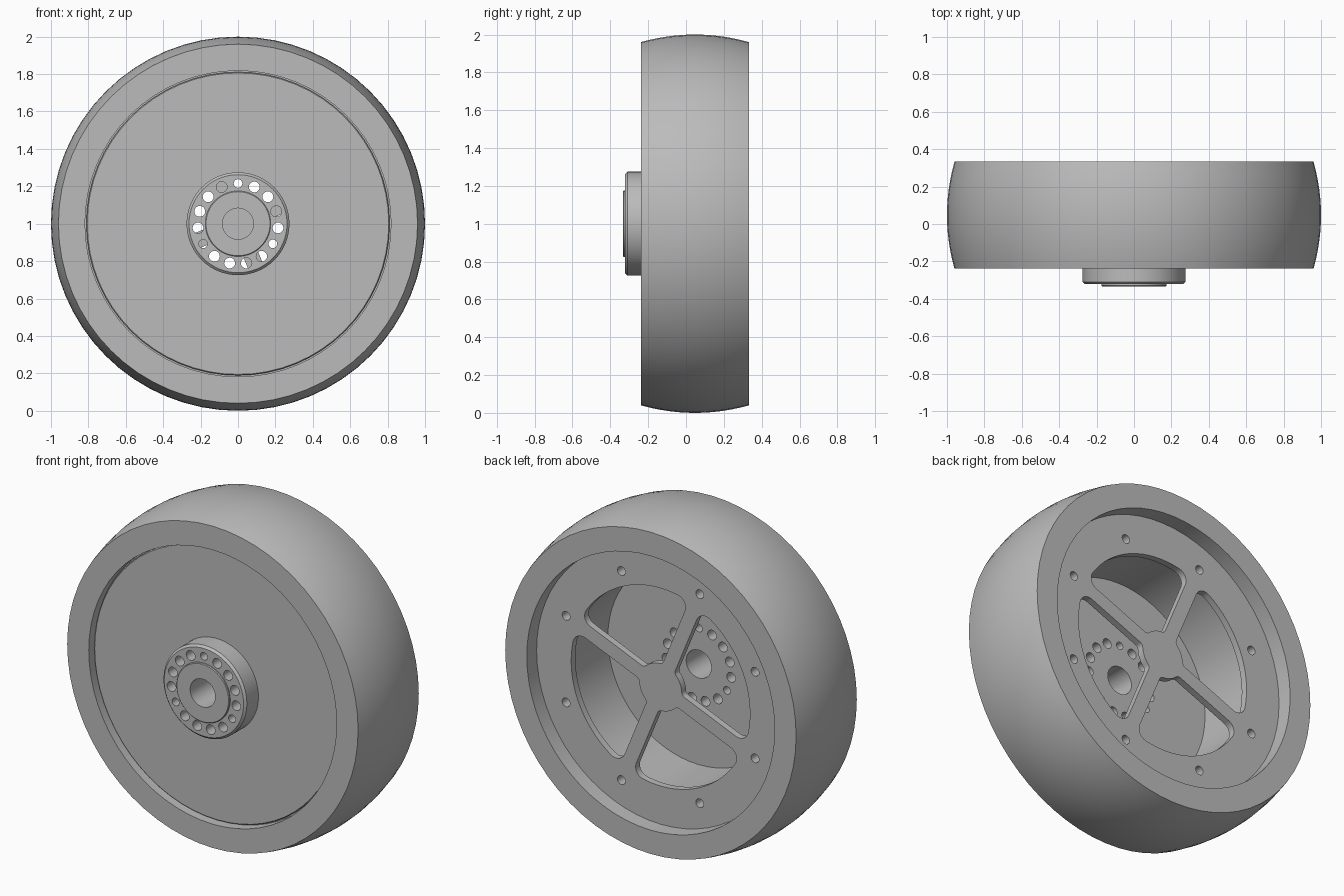
import bpy
import bmesh
from math import sin, cos, pi, radians, sqrt, atan2
from mathutils import Matrix, Vector

if "Cube" in bpy.data.objects:
    bpy.data.objects.remove(bpy.data.objects["Cube"])

grey = bpy.data.materials.new("plain grey")
grey.use_nodes = True
colour = (0.5, 0.5, 0.5, 1)
grey.diffuse_color = colour
grey.node_tree.nodes["Principled BSDF"].inputs["Base Color"].default_value = colour

SEG = 64
CENTRE = 1.0  # axle height


def make_object(name, bm):
    bmesh.ops.recalc_face_normals(bm, faces=bm.faces)
    mesh = bpy.data.meshes.new(name)
    bm.to_mesh(mesh)
    bm.free()
    mesh.materials.append(grey)
    obj = bpy.data.objects.new(name, mesh)
    bpy.context.collection.objects.link(obj)
    return obj


def lathe(name, profile):
    """Turn a closed (radius, y) profile around the axle."""
    bm = bmesh.new()
    rings = []
    for i in range(SEG):
        a = 2 * pi * i / SEG
        rings.append([bm.verts.new((r * cos(a), y, CENTRE + r * sin(a))) for r, y in profile])
    n = len(profile)
    for i in range(SEG):
        p, q = rings[i], rings[(i + 1) % SEG]
        for j in range(n):
            k = (j + 1) % n
            bm.faces.new((p[j], p[k], q[k], q[j]))
    return make_object(name, bm)


def add_prism(bm, outline, y0, y1):
    """Extrude an (x, z) outline, measured from the axle, along y."""
    front = [bm.verts.new((x, y0, CENTRE + z)) for x, z in outline]
    back = [bm.verts.new((x, y1, CENTRE + z)) for x, z in outline]
    bm.faces.new(front)
    bm.faces.new(back[::-1])
    for i in range(len(outline)):
        k = (i + 1) % len(outline)
        bm.faces.new((front[i], back[i], back[k], front[k]))


def arc(cx, cz, r, a0, a1, steps):
    return [(cx + r * cos(a0 + (a1 - a0) * i / steps), cz + r * sin(a0 + (a1 - a0) * i / steps))
            for i in range(steps + 1)]


def add_hole(bm, angle, distance, radius, y0, y1):
    circle = arc(distance * cos(angle), distance * sin(angle), radius, 0, 2 * pi, 20)[:-1]
    add_prism(bm, circle, y0, y1)


def cut(obj, bm):
    """Subtract the shapes in bm and bake the result."""
    cutter = make_object("cutter", bm)
    cutter.hide_render = True
    mod = obj.modifiers.new("cut", "BOOLEAN")
    mod.operation = "DIFFERENCE"
    mod.solver = "EXACT"
    mod.object = cutter
    bpy.context.view_layer.objects.active = obj
    bpy.ops.object.modifier_apply(modifier=mod.name)
    bpy.data.objects.remove(cutter)


def window_outline(spoke, inner, outer, fillet, small):
    """Quarter opening between two spokes, with rounded corners."""
    ix = sqrt((inner + small) ** 2 - (spoke + small) ** 2)
    ox = sqrt((outer - fillet) ** 2 - (spoke + fillet) ** 2)
    inner_dir = atan2(spoke + small, ix)
    outer_dir = atan2(spoke + fillet, ox)
    half = arc(ix, spoke + small, small, inner_dir + pi, 1.5 * pi, 5)
    half += arc(ox, spoke + fillet, fillet, -pi / 2, outer_dir, 7)
    half += arc(0, 0, outer, outer_dir, pi / 4, 8)[1:]
    mirrored = [(z, x) for x, z in half[::-1]][1:]
    hub_edge = arc(0, 0, inner, pi / 2 - inner_dir, inner_dir, 6)[1:-1]
    return half + mirrored + hub_edge


# Tyre with a crowned tread
tread = [(1 - 0.04 * t * t, 0.047 + 0.286 * t) for t in [i / 6 - 1 for i in range(13)]]
tyre = lathe("tyre", [(0.818, -0.239)] + tread + [(0.818, 0.333)])

# Wheel body: raised hub, front disc and deep barrel
body = lathe("wheel_body", [
    (0.083, -0.333), (0.171, -0.333), (0.175, -0.329), (0.175, -0.322),
    (0.262, -0.322), (0.275, -0.309), (0.275, -0.2), (0.806, -0.2), (0.811, -0.195),
    (0.811, -0.18), (0.83, -0.18), (0.83, 0.21), (0.6, 0.21), (0.6, -0.12), (0.083, -0.12)])
holes = bmesh.new()
for i in range(15):
    radius = 0.023 if i % 5 == 0 else 0.029
    add_hole(holes, pi / 2 + 2 * pi * i / 15, 0.215, radius, -0.4, 0)
cut(body, holes)

# Back plate: four spokes and eight screw holes
plate_bm = bmesh.new()
add_prism(plate_bm, arc(0, 0, 0.83, 0, 2 * pi, SEG)[:-1], 0.2, 0.24)
plate = make_object("spoked_back_plate", plate_bm)
openings = bmesh.new()
outline = window_outline(0.042, 0.14, 0.59, 0.06, 0.03)
for k in range(4):
    turn = Matrix.Rotation(radians(22.5) + k * pi / 2, 2)
    add_prism(openings, [turn @ Vector(point) for point in outline], 0.1, 0.3)
for k in range(8):
    add_hole(openings, radians(22.5) + k * pi / 4, 0.675, 0.026, 0.1, 0.3)
cut(plate, openings)

# Screw holes continue into the body
pits = bmesh.new()
for k in range(8):
    add_hole(pits, radians(22.5) + k * pi / 4, 0.675, 0.026, 0.1, 0.3)
cut(body, pits)

# Smooth round surfaces, keep edges sharp
for obj in (tyre, body, plate):
    bpy.ops.object.select_all(action="DESELECT")
    obj.select_set(True)
    bpy.context.view_layer.objects.active = obj
    bpy.ops.object.shade_smooth_by_angle(angle=radians(30))
